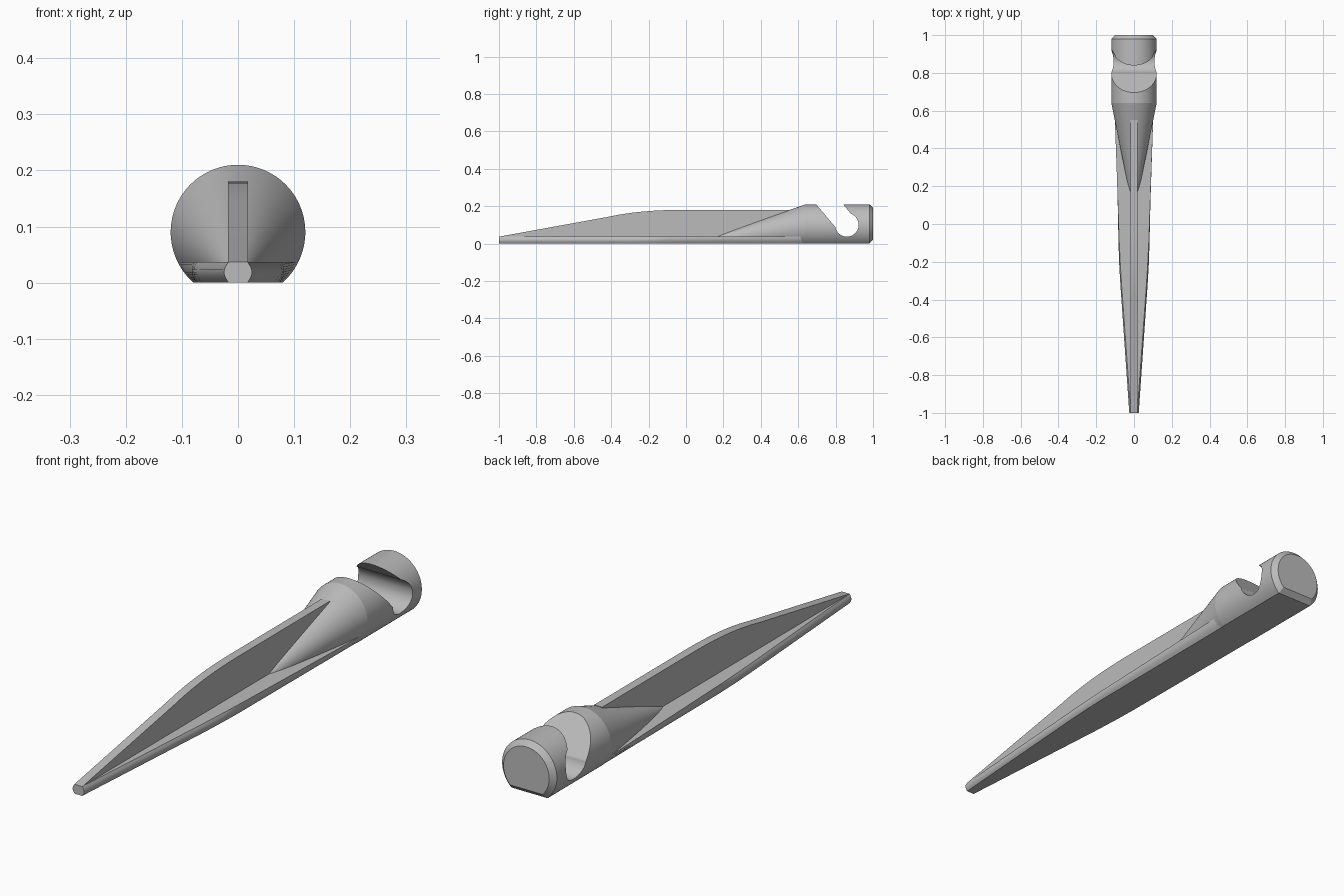
import bpy, bmesh
from math import sin, cos, pi, sqrt, asin, atan2, radians

cube = bpy.data.objects.get("Cube")
if cube:
    bpy.data.objects.remove(cube, do_unlink=True)

grey = bpy.data.materials.new("plain_grey")
grey.use_nodes = True
grey.diffuse_color = (0.5, 0.5, 0.5, 1)
grey.node_tree.nodes["Principled BSDF"].inputs["Base Color"].default_value = (0.5, 0.5, 0.5, 1)


def loft(name, sections):
    """Skin equal-length loops of points and cap both ends."""
    bm = bmesh.new()
    rings = [[bm.verts.new(p) for p in s] for s in sections]
    n = len(rings[0])
    for a, b in zip(rings, rings[1:]):
        for i in range(n):
            j = (i + 1) % n
            bm.faces.new((a[i], a[j], b[j], b[i]))
    bm.faces.new(rings[0])
    bm.faces.new(rings[-1])
    bmesh.ops.remove_doubles(bm, verts=bm.verts, dist=1e-6)
    bmesh.ops.recalc_face_normals(bm, faces=bm.faces)
    mesh = bpy.data.meshes.new(name)
    bm.to_mesh(mesh)
    bm.free()
    mesh.materials.append(grey)
    obj = bpy.data.objects.new(name, mesh)
    bpy.context.collection.objects.link(obj)
    return obj


def select(obj):
    bpy.ops.object.select_all(action='DESELECT')
    obj.select_set(True)
    bpy.context.view_layer.objects.active = obj


def smooth(obj):
    select(obj)
    bpy.ops.object.shade_smooth_by_angle(angle=radians(30))


R, CZ = 0.12, 0.09      # head radius and axis height
SHOULDER, APEX = 0.64, 0.045


def flat_circle(y, r=R, floor=0.0, scale=1.0, n=72):
    """Circle cut flat along the bottom, scaled about the ground line."""
    start = -asin((CZ - floor) / r)
    sweep = pi - 2 * start
    pts = []
    for i in range(n + 1):
        a = start + sweep * i / n
        pts.append((scale * r * cos(a), y, scale * (CZ + r * sin(a))))
    return pts


# Round head with a chamfered back end
head = loft("head", [flat_circle(SHOULDER), flat_circle(0.98),
                     flat_circle(1.0, R - 0.02, 0.02)])

# Keyhole-shaped cord notch, cut through the head
NY, NZ, NR, HALF = 0.86, 0.10, 0.063, 0.055
lean = radians(130)
gap = asin(HALF / NR)
profile = []
for i in range(41):
    a = lean + gap + (2 * pi - 2 * gap) * i / 40
    profile.append((NY + NR * cos(a), NZ + NR * sin(a)))
for side in (1, -1):
    profile.append((NY + 0.3 * cos(lean) + side * HALF * sin(lean),
                    NZ + 0.3 * sin(lean) - side * HALF * cos(lean)))
cutter = loft("notch_cutter", [[(x, y, z) for y, z in profile] for x in (-0.2, 0.2)])
cutter.hide_render = True
cut = head.modifiers.new("notch", 'BOOLEAN')
cut.operation = 'DIFFERENCE'
cut.solver = 'EXACT'
cut.object = cutter
select(head)
bpy.ops.object.modifier_apply(modifier="notch")
bpy.data.objects.remove(cutter, do_unlink=True)
smooth(head)

# Shoulder cone tapering down to the ground line
smooth(loft("shoulder", [flat_circle(APEX, scale=0.001), flat_circle(SHOULDER)]))

# Flat base flange with rounded sides: y, bottom half width, top half width, bulge
THICK = 0.037


def flange_section(y, low, top, bulge, n=8):
    right = []
    for i in range(n + 1):
        t = i / n
        right.append((low + (top - low) * t + bulge * sin(pi * t), y, THICK * t))
    return right + [(-x, y, z) for x, y, z in reversed(right)]


smooth(loft("base_flange", [flange_section(*s) for s in (
    (-1.0, 0.017, 0.017, 0.008),
    (-0.3, 0.066, 0.067, 0.007),
    (-0.2, 0.071, 0.073, 0.007),
    (-0.1, 0.074, 0.078, 0.006),
    (0.66, 0.078, 0.105, 0.002))]))

# Upright blade: straight slope easing into a level top
top_edge = [(-1.0, THICK)]
for i in range(13):
    t = i / 12
    y0, y1, y2 = -0.42, -0.25, -0.02
    z0, z1, z2 = 0.142, 0.18, 0.18
    top_edge.append(((1 - t) ** 2 * y0 + 2 * t * (1 - t) * y1 + t * t * y2,
                     (1 - t) ** 2 * z0 + 2 * t * (1 - t) * z1 + t * t * z2))
top_edge += [(0.55, 0.18), (0.55, 0.01), (-1.0, 0.01)]
smooth(loft("blade", [[(x, y, z) for y, z in top_edge] for x in (-0.0175, 0.0175)]))
